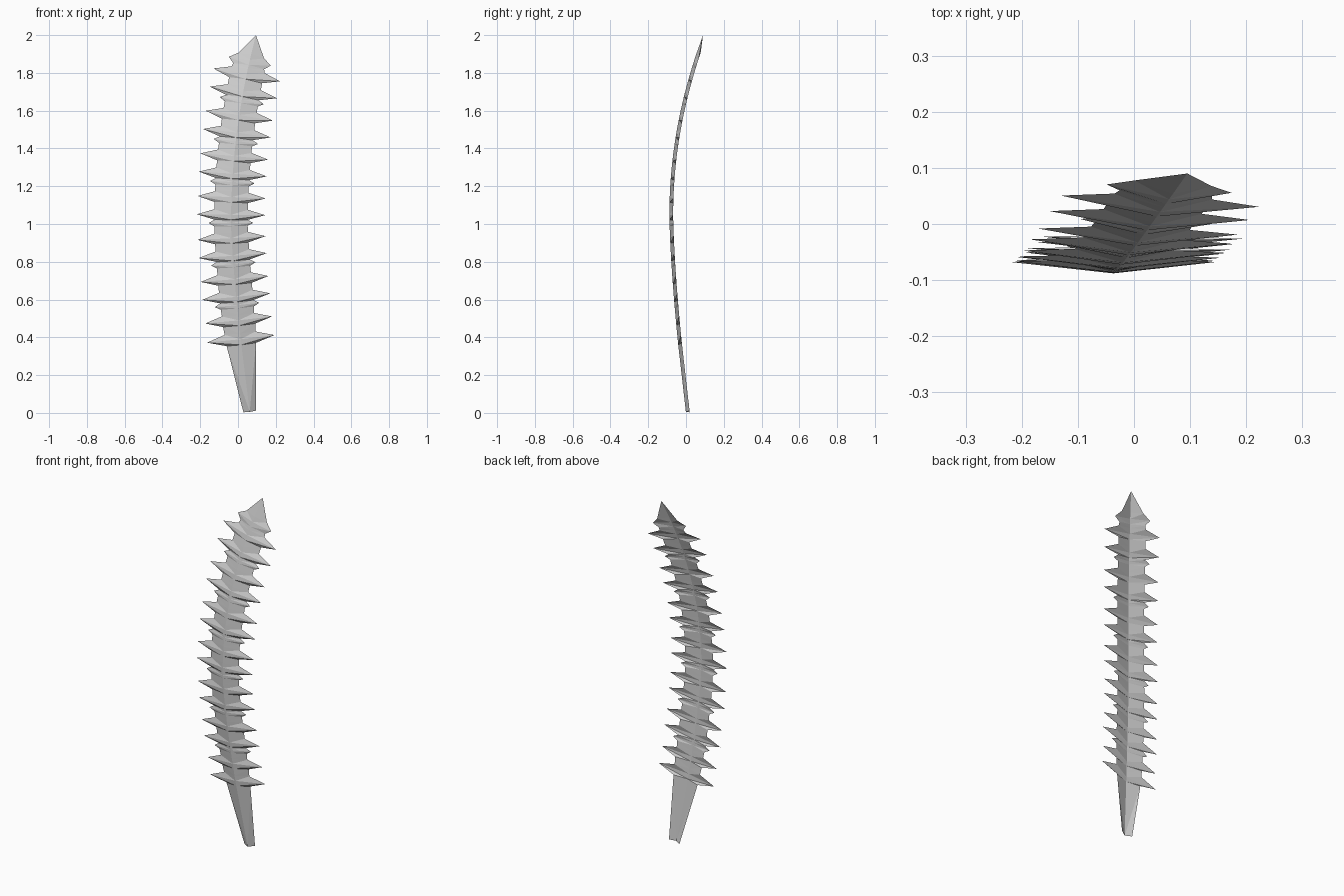
import bpy
import bmesh
from mathutils import Vector

cube = bpy.data.objects.get("Cube")
if cube:
    bpy.data.objects.remove(cube, do_unlink=True)

DEPTH = 0.02   # how far the edges fold back behind the ridge


def ridge(z):
    """Front ridge of the bowed blade at height z."""
    if z > 1:
        x = -0.037 + 0.132 * (z - 1) ** 2
    else:
        x = -0.037 + 0.1 * (1 - z) ** 1.35
    d = z - 1.05
    y = -0.088 + (0.178 * (d / 0.95) ** 2 if d > 0 else 0.088 * (-d / 1.05) ** 1.5)
    return Vector((x, y, z))


def frame(z):
    """Sideways and backward directions square to the ridge."""
    tangent = (ridge(min(z + 0.01, 2.01)) - ridge(z - 0.01)).normalized()
    back = Vector((0, tangent.z, -tangent.y)).normalized()
    return back.cross(tangent), back


# Outline as (height, half width), from the stem up to the point
rows = [(0.005, 0.034), (0.36, 0.078)]


def tooth(z, width, base, half):
    rows.extend([(z - half, base), (z, width), (z + half, base)])


# Lowest teeth
rows.append((0.39, 0.18))
rows.append((0.42, 0.082))
tooth(0.49, 0.178, 0.086, 0.028)

# Repeating group: small tooth, large tooth, large tooth
for i in range(6):
    z = 0.49 + i * 0.2175
    rows.append((z + 0.063, 0.088))
    rows.append((z + 0.08, 0.118))
    rows.append((z + 0.097, 0.088))
    rows.append((z + 0.124, 0.181))
    rows.append((z + 0.152, 0.089))
    tooth(z + 0.2175, 0.18, 0.089, 0.028)

# Teeth near the point. The last group ends just under 1.8
rows.append((1.842, 0.084))
rows.append((1.868, 0.114))
rows.append((1.898, 0.07))
rows.sort()

# Folded sheet: left and right halves meet along the ridge
bm = bmesh.new()
strips = []
for z, width in rows:
    side, back = frame(z)
    mid = ridge(z)
    strips.append([bm.verts.new(mid + side * width * s + back * DEPTH * abs(s))
                   for s in (-1, 0, 1)])
for low, high in zip(strips, strips[1:]):
    for a in (0, 1):
        # split each panel from the ridge outward
        edge, centre = (0, 1) if a == 0 else (2, 1)
        panels = [(low[centre], low[edge], high[edge]),
                  (low[centre], high[edge], high[centre])]
        for panel in panels:
            bm.faces.new(panel if a == 1 else panel[::-1])

# Point
point = bm.verts.new(ridge(2.0))
for a in (0, 1):
    bm.faces.new((strips[-1][a], strips[-1][a + 1], point))
bmesh.ops.recalc_face_normals(bm, faces=bm.faces)
if sum(f.normal.y for f in bm.faces) > 0:
    bmesh.ops.reverse_faces(bm, faces=bm.faces)

mesh = bpy.data.meshes.new("serrated_blade")
bm.to_mesh(mesh)
bm.free()
blade = bpy.data.objects.new("serrated_blade", mesh)
bpy.context.collection.objects.link(blade)

# Plain grey
grey = bpy.data.materials.new("plain_grey")
grey.use_nodes = True
colour = (0.6, 0.6, 0.6, 1)
grey.diffuse_color = colour
grey.node_tree.nodes["Principled BSDF"].inputs["Base Color"].default_value = colour
mesh.materials.append(grey)
